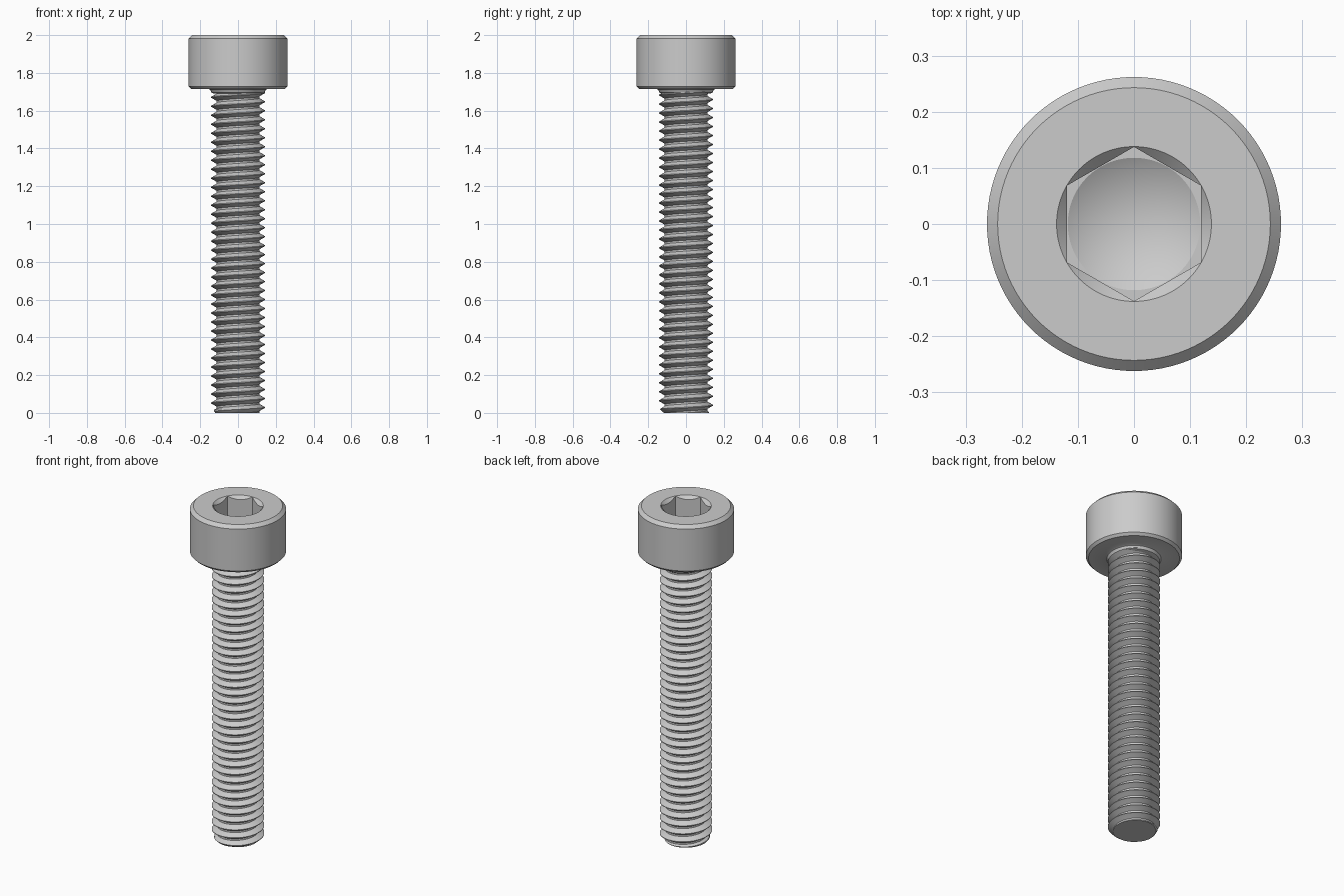
import bpy
import bmesh
from math import cos, sin, pi

cube = bpy.data.objects.get("Cube")
if cube:
    bpy.data.objects.remove(cube, do_unlink=True)

HEAD_R, HEAD_Z, TOP = 0.262, 1.715, 2.0
THREAD_R, ROOT_R, PITCH = 0.143, 0.113, 0.0476
FLAT = 0.119                    # half the width across the hex flats
FLOOR = TOP - 0.124             # socket floor
SIDES = 96

steel = bpy.data.materials.new("steel grey")
steel.use_nodes = True
GREY = (0.6, 0.6, 0.6, 1)
steel.diffuse_color = GREY
steel.node_tree.nodes["Principled BSDF"].inputs["Base Color"].default_value = GREY


def make_object(name, bm):
    bmesh.ops.recalc_face_normals(bm, faces=bm.faces)
    mesh = bpy.data.meshes.new(name)
    bm.to_mesh(mesh)
    bm.free()
    mesh.materials.append(steel)
    obj = bpy.data.objects.new(name, mesh)
    bpy.context.collection.objects.link(obj)
    return obj


def lathe(name, profile, sides=SIDES):
    """Closed solid turned from (radius, z) points, with a cap at each end."""
    bm = bmesh.new()
    rings = []
    for r, z in profile:
        angles = [pi / 2 + 2 * pi * k / sides for k in range(sides)]
        rings.append([bm.verts.new((r * cos(a), r * sin(a), z)) for a in angles])
    for low, high in zip(rings, rings[1:]):
        for k in range(sides):
            n = (k + 1) % sides
            bm.faces.new((low[k], low[n], high[n], high[k]))
    bm.faces.new(rings[0][::-1])
    bm.faces.new(rings[-1])
    # Collapse zero-radius rings to a point
    bmesh.ops.remove_doubles(bm, verts=bm.verts, dist=1e-5)
    return make_object(name, bm)


def smooth(obj):
    bpy.ops.object.select_all(action="DESELECT")
    obj.select_set(True)
    bpy.context.view_layer.objects.active = obj
    bpy.ops.object.shade_smooth_by_angle(angle=pi / 6)


# Head with chamfered rims and a filleted collar beneath it
head = lathe("head", [
    (0.125, 1.69), (0.14, 1.695), (0.143, 1.703), (0.148, 1.711), (0.157, HEAD_Z),
    (HEAD_R - 0.014, HEAD_Z), (HEAD_R, HEAD_Z + 0.014),
    (HEAD_R, TOP - 0.019), (HEAD_R - 0.019, TOP)])

# Socket cutters: hexagon, rim countersink and drill point
corner = FLAT / cos(pi / 6)
cutters = [
    lathe("hex_cutter", [(corner, FLOOR), (corner, TOP + 0.1)], 6),
    lathe("rim_cutter", [(0.108, TOP - 0.03), (0.168, TOP + 0.03)]),
    lathe("drill_cutter", [(0, FLOOR - 0.069), (FLAT - 0.001, FLOOR),
                           (FLAT - 0.001, FLOOR + 0.02)]),
]
for cutter in cutters:
    cutter.hide_render = True
    mod = head.modifiers.new(cutter.name, "BOOLEAN")
    mod.operation = "DIFFERENCE"
    mod.solver = "EXACT"
    mod.object = cutter
bpy.context.view_layer.update()
cut_mesh = bpy.data.meshes.new_from_object(
    head.evaluated_get(bpy.context.evaluated_depsgraph_get()))
head.modifiers.clear()
head.data = cut_mesh
for cutter in cutters:
    bpy.data.objects.remove(cutter, do_unlink=True)
smooth(head)


# Threaded shank: one V profile per pitch wound as a right-hand helix
def threaded_shank(z_top, steps=72):
    mid = (THREAD_R + ROOT_R) / 2
    tooth = [(0, ROOT_R), (0.2, ROOT_R), (0.39, mid),
             (0.56, THREAD_R), (0.64, THREAD_R), (0.82, mid)]
    turns = int(z_top / PITCH) + 4
    bm = bmesh.new()
    columns = []
    for k in range(steps):
        a = 2 * pi * k / steps
        column = []
        for n in range(turns):
            for offset, r in tooth:
                z = PITCH * (n - 2 + offset + k / steps)
                r = min(r, 0.119 + max(z, 0))       # chamfered tip
                column.append(bm.verts.new((r * cos(a), r * sin(a), z)))
        columns.append(column)
    for k in range(steps):
        last = k == steps - 1
        here = columns[k]
        there = columns[0][len(tooth):] if last else columns[k + 1]
        for j in range(min(len(here), len(there)) - 1):
            bm.faces.new((here[j], there[j], there[j + 1], here[j + 1]))
    # Trim both ends square and cap them
    for z, normal in ((0, -1), (z_top, 1)):
        geom = bm.verts[:] + bm.edges[:] + bm.faces[:]
        bmesh.ops.bisect_plane(bm, geom=geom, dist=1e-6, plane_co=(0, 0, z),
                               plane_no=(0, 0, normal), clear_outer=True)
        rim = [e for e in bm.edges if e.is_boundary
               and all(abs(v.co.z - z) < 1e-4 for v in e.verts)]
        bmesh.ops.holes_fill(bm, edges=rim, sides=0)
    return make_object("threaded_shank", bm)


smooth(threaded_shank(1.70))
